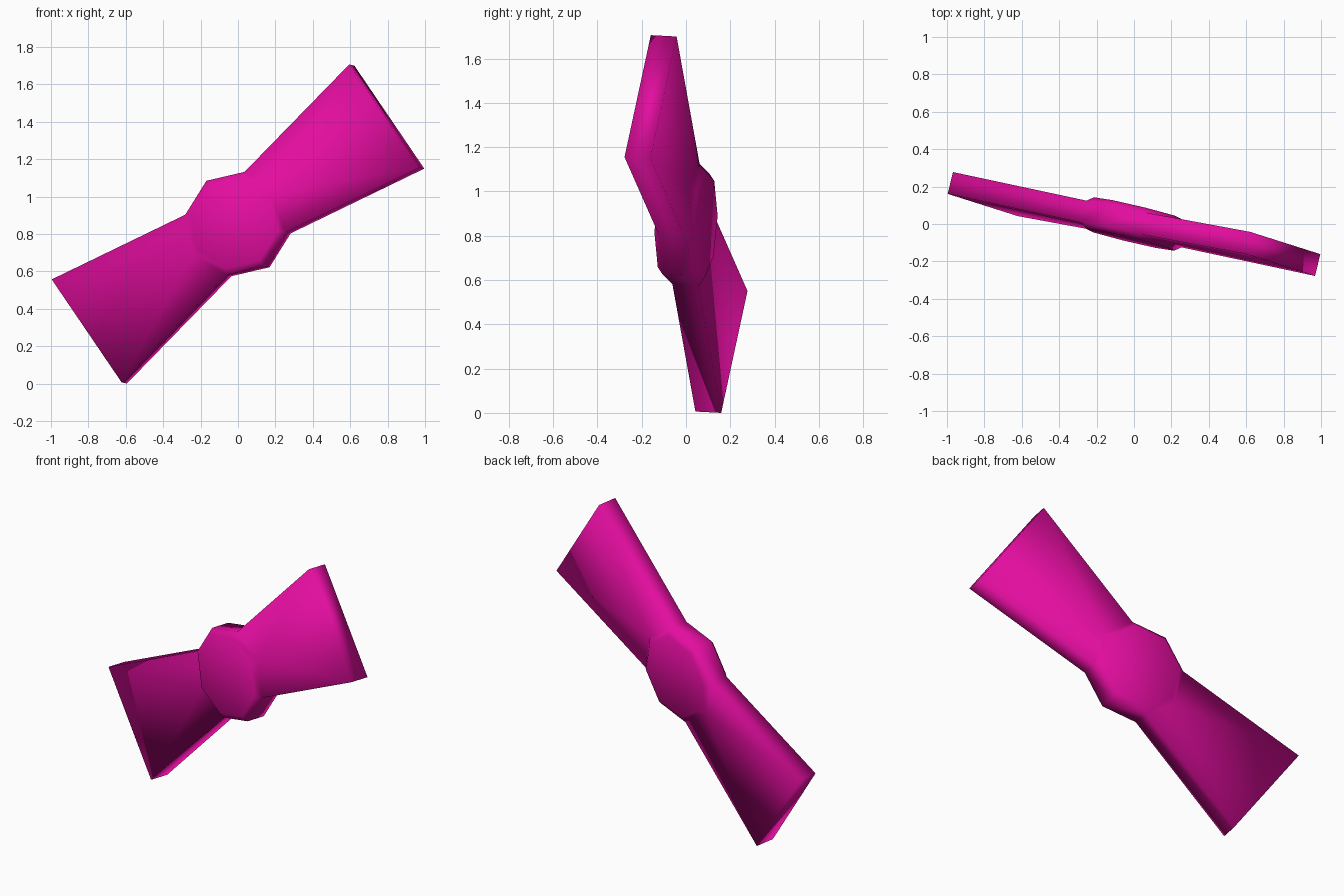
import bpy, bmesh, math
from mathutils import Vector, Matrix

if "Cube" in bpy.data.objects:
    bpy.data.objects.remove(bpy.data.objects["Cube"])

HUB_R, FACE_R = 0.28, 0.245       # hub rim radius, raised face radius
PLATE_T, FACE_T = 0.06, 0.087     # half thicknesses
WING_L, WING_W = 0.994, 0.338     # wing end distance and half width

# Tilted frame: along the wings, across them, out of the front
along = Vector((0.80, -0.161, 0.578)).normalized()
across = Vector((-0.56, 0.177, 0.81))
across = (across - along * across.dot(along)).normalized()
out = along.cross(across)
frame = Matrix((along, across, out)).transposed().to_4x4()

bm = bmesh.new()


def ring(r, h):
    return [bm.verts.new((r * math.cos(i * math.pi / 4), r * math.sin(i * math.pi / 4), h))
            for i in range(8)]


# Octagonal hub with a raised face on both sides
front_face, front_rim = ring(FACE_R, FACE_T), ring(HUB_R, PLATE_T)
back_rim, back_face = ring(HUB_R, -PLATE_T), ring(FACE_R, -FACE_T)
bm.faces.new(front_face)
bm.faces.new(back_face[::-1])
for i in range(8):
    j = (i + 1) % 8
    bm.faces.new((front_face[j], front_face[i], front_rim[i], front_rim[j]))
    bm.faces.new((back_rim[j], back_rim[i], back_face[i], back_face[j]))
    if i in (1, 2, 5, 6):         # open rim where the wings join
        bm.faces.new((front_rim[j], front_rim[i], back_rim[i], back_rim[j]))

# Two flaring wings
for s, (a, m, b) in ((1, (7, 0, 1)), (-1, (3, 4, 5))):
    f0, f1, b0, b1 = [bm.verts.new((s * WING_L, s * w * WING_W, t))
                      for t in (PLATE_T, -PLATE_T) for w in (-1, 1)]
    for rim, e0, e1 in ((front_rim, f0, f1), (back_rim, b0, b1)):
        bm.faces.new((rim[a], e0, rim[m]))
        bm.faces.new((e0, e1, rim[m]))
        bm.faces.new((e1, rim[b], rim[m]))
    bm.faces.new((front_rim[a], back_rim[a], b0, f0))
    bm.faces.new((front_rim[b], f1, b1, back_rim[b]))
    bm.faces.new((f0, b0, b1, f1))

bmesh.ops.recalc_face_normals(bm, faces=bm.faces)
bm.transform(frame)
low = min(v.co.z for v in bm.verts)
bmesh.ops.translate(bm, verts=bm.verts, vec=(0, 0, -low))
for f in bm.faces:
    f.smooth = True

mesh = bpy.data.meshes.new("winged_plate")
bm.to_mesh(mesh)
bm.free()
mat = bpy.data.materials.new("magenta")
mat.diffuse_color = (0.77, 0.004, 0.35, 1)
mat.use_nodes = True
mat.node_tree.nodes["Principled BSDF"].inputs["Base Color"].default_value = mat.diffuse_color
mesh.materials.append(mat)
bpy.context.collection.objects.link(bpy.data.objects.new("winged_plate", mesh))
